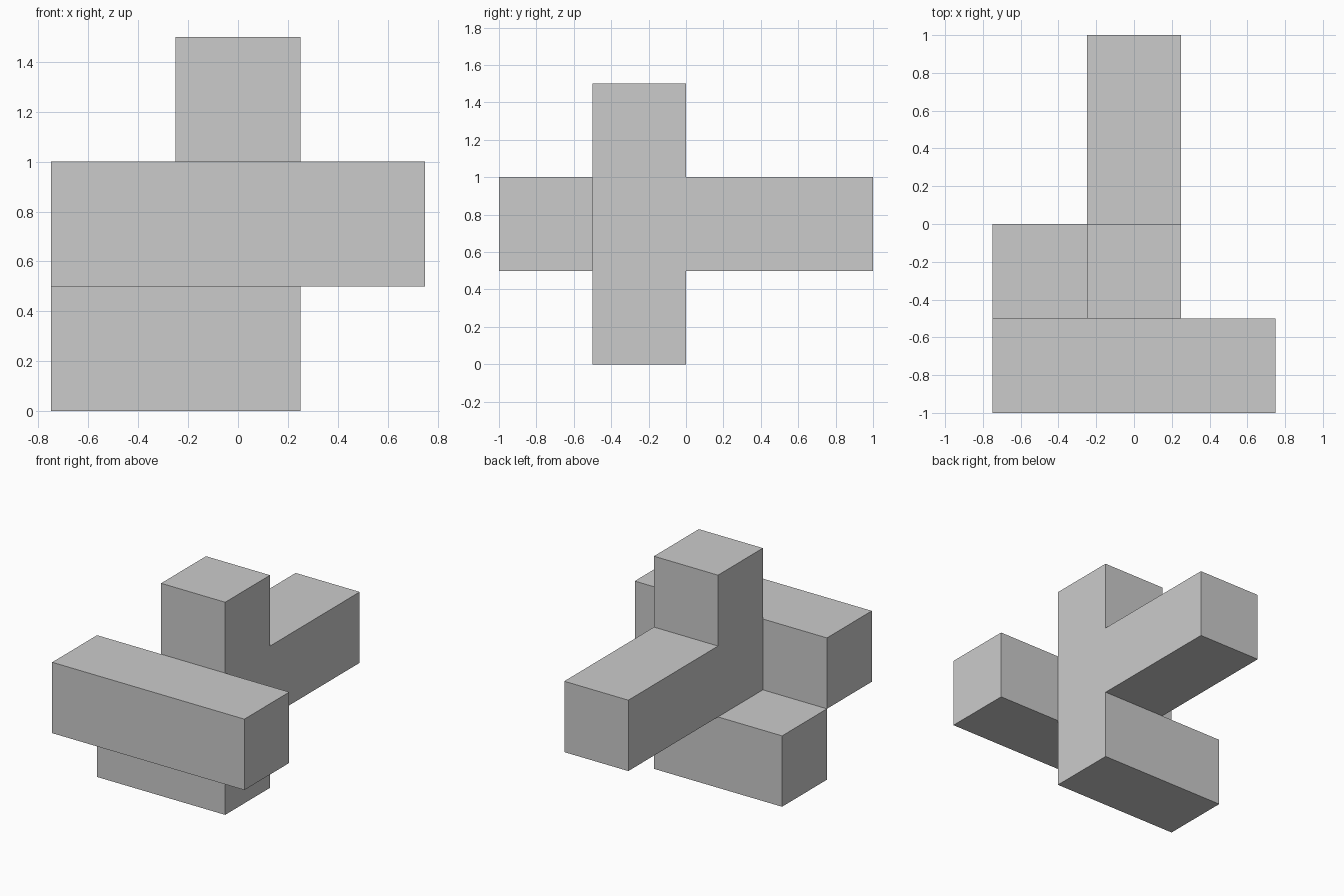
import bpy
import bmesh
from math import radians
from mathutils import Vector

if "Cube" in bpy.data.objects:
    bpy.data.objects.remove(bpy.data.objects["Cube"], do_unlink=True)

UNIT = 0.5                             # edge of one cubic cell
ORIGIN = Vector((-0.75, -1.0, 0.0))    # low corner of the cell grid


def block(start, size):
    """Set of grid cells filled by a box."""
    return {(start[0] + i, start[1] + j, start[2] + k)
            for i in range(size[0]) for j in range(size[1]) for k in range(size[2])}


# Bars of the burr-style piece
front_bar = block((0, 0, 1), (3, 1, 1))
tower = block((1, 1, 0), (1, 1, 3))
foot = block((0, 1, 0), (1, 1, 1))
back_arm = block((1, 2, 1), (1, 2, 1))
cells = front_bar | tower | foot | back_arm

# Outer skin: a face wherever a cell has no neighbour
bm = bmesh.new()
for cell in sorted(cells):
    centre = ORIGIN + (Vector(cell) + Vector((0.5, 0.5, 0.5))) * UNIT
    for axis in range(3):
        for sign in (-1, 1):
            step = [0, 0, 0]
            step[axis] = sign
            if tuple(c + s for c, s in zip(cell, step)) in cells:
                continue
            n = Vector(step)
            u = Vector((n.z, n.x, n.y))
            v = n.cross(u)
            corners = [n - u - v, n + u - v, n + u + v, n - u + v]
            bm.faces.new([bm.verts.new(centre + c * UNIT / 2) for c in corners])

# Join the cell faces into clean flat sides
bmesh.ops.remove_doubles(bm, verts=bm.verts, dist=0.001)
bmesh.ops.dissolve_limit(bm, angle_limit=radians(1), verts=bm.verts, edges=bm.edges)

mesh = bpy.data.meshes.new("puzzle_piece")
bm.to_mesh(mesh)
bm.free()

# Plain grey
grey = bpy.data.materials.new("plain_grey")
grey.use_nodes = True
colour = (0.6, 0.6, 0.6, 1.0)
grey.diffuse_color = colour
grey.node_tree.nodes["Principled BSDF"].inputs["Base Color"].default_value = colour
mesh.materials.append(grey)

piece = bpy.data.objects.new("puzzle_piece", mesh)
bpy.context.scene.collection.objects.link(piece)
